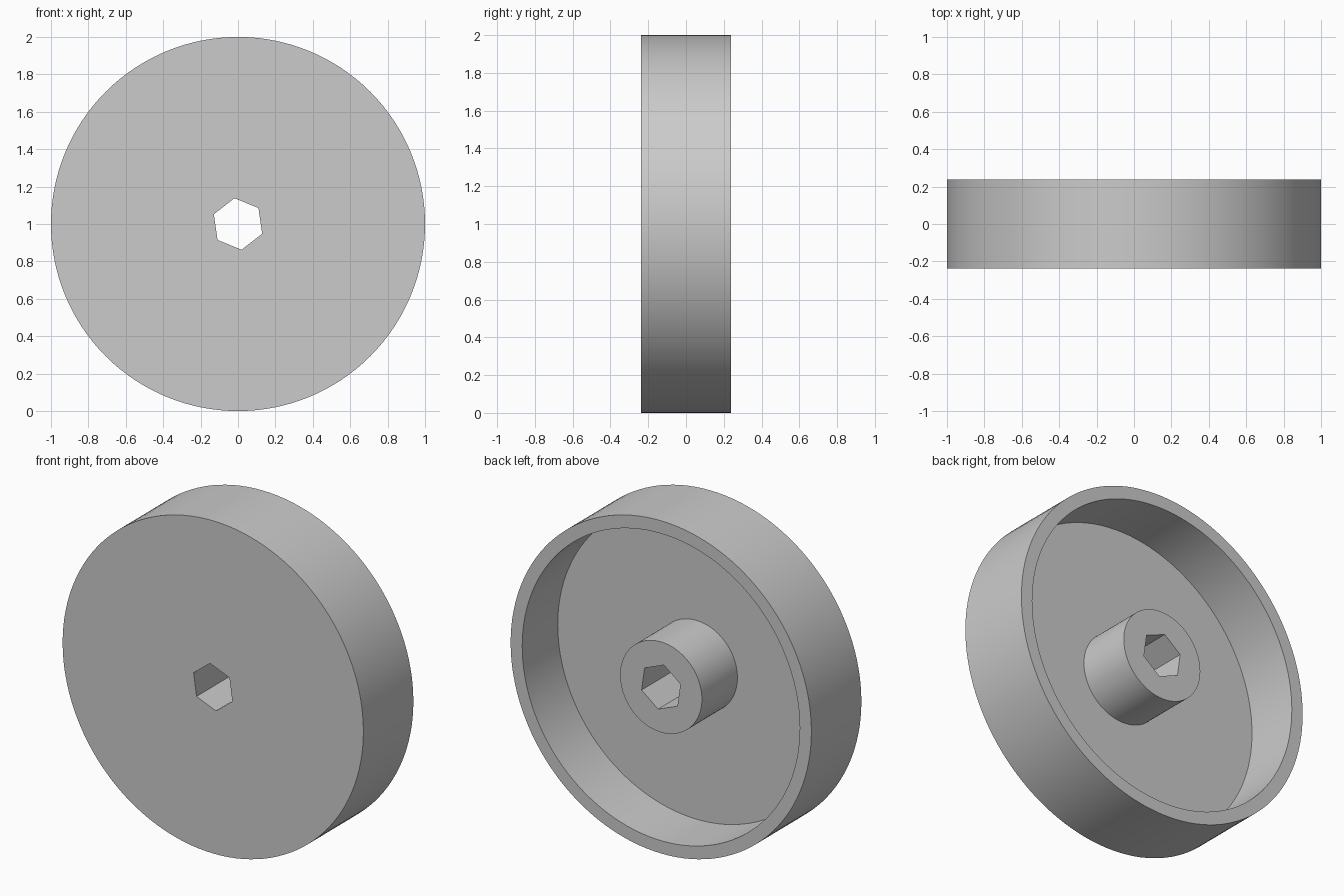
import bpy, bmesh, math

cube = bpy.data.objects.get("Cube")
if cube:
    bpy.data.objects.remove(cube, do_unlink=True)

# Dimensions
HALF = 0.2375      # half of the wheel width
FLOOR = -0.10      # inner face of the web
RIM_R, INNER_R, HUB_R, BORE_R = 1.0, 0.923, 0.272, 0.139
SEGMENTS = 128

bm = bmesh.new()


def ring(radius, y, count=SEGMENTS, turn=0.0):
    """Closed loop of vertices around the wheel axis."""
    angles = [turn + math.tau * i / count for i in range(count)]
    return [bm.verts.new((radius * math.cos(a), y, 1 + radius * math.sin(a))) for a in angles]


def pairs(loop):
    return list(zip(loop, loop[1:] + loop[:1]))


def skin(a, b):
    """Quads between two loops of equal count."""
    for (a0, a1), (b0, b1) in zip(pairs(a), pairs(b)):
        bm.faces.new((a0, a1, b1, b0))


def holed_cap(outer, hole):
    """Flat face between a circle and the hexagonal bore."""
    edges = [bm.edges.get(p) for p in pairs(outer) + pairs(hole)]
    bmesh.ops.triangle_fill(bm, edges=edges, use_beauty=True, normal=(0, 1, 0))


# Tread, rim edge, recess wall, web and hub as one stepped lathe profile
profile = [(RIM_R, -HALF), (RIM_R, HALF), (INNER_R, HALF),
           (INNER_R, FLOOR), (HUB_R, FLOOR), (HUB_R, HALF)]
rings = [ring(r, y) for r, y in profile]
for a, b in zip(rings, rings[1:]):
    skin(a, b)

# Hexagonal bore right through the hub
turn = math.radians(38)
bore_front = ring(BORE_R, -HALF, 6, turn)
bore_back = ring(BORE_R, HALF, 6, turn)
skin(bore_front, bore_back)
holed_cap(rings[0], bore_front)
holed_cap(rings[-1], bore_back)
bmesh.ops.recalc_face_normals(bm, faces=bm.faces[:])

mesh = bpy.data.meshes.new("wheel")
bm.to_mesh(mesh)
bm.free()
wheel = bpy.data.objects.new("wheel", mesh)
bpy.context.collection.objects.link(wheel)

# Plain grey finish
grey = bpy.data.materials.new("light grey")
grey.use_nodes = True
colour = (0.6, 0.6, 0.6, 1)
grey.diffuse_color = colour
grey.node_tree.nodes["Principled BSDF"].inputs["Base Color"].default_value = colour
mesh.materials.append(grey)

bpy.ops.object.select_all(action='DESELECT')
wheel.select_set(True)
bpy.context.view_layer.objects.active = wheel
bpy.ops.object.shade_smooth_by_angle(angle=math.radians(30))
